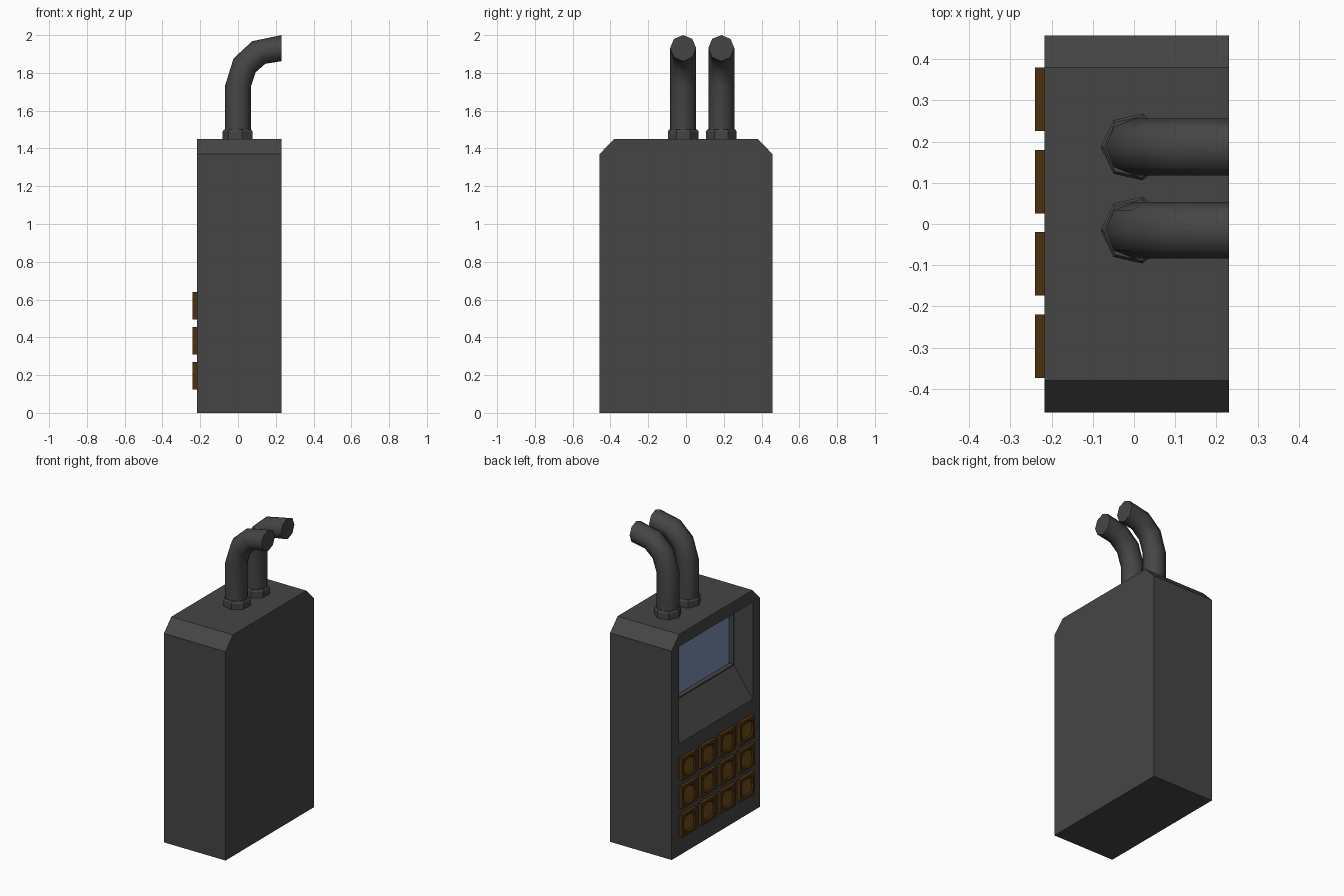
import bpy, bmesh, math
from mathutils import Vector

if "Cube" in bpy.data.objects:
    bpy.data.objects.remove(bpy.data.objects["Cube"])


def mat(name, rgb):
    m = bpy.data.materials.new(name)
    m.diffuse_color = (*rgb, 1)
    m.use_nodes = True
    m.node_tree.nodes["Principled BSDF"].inputs["Base Color"].default_value = m.diffuse_color
    return m


GREY = mat("dark_grey", (0.06, 0.06, 0.06))
BROWN = mat("brown", (0.075, 0.03, 0.004))
AMBER = mat("amber_brown", (0.15, 0.07, 0.008))
BLUE = mat("screen_blue", (0.2, 0.28, 0.45))


def loft(name, rings, mats, last_mat=0):
    """Skin a list of equal-length rings and cap both ends."""
    bm = bmesh.new()
    vs = [[bm.verts.new(p) for p in r] for r in rings]
    n = len(rings[0])
    for a, b in zip(vs, vs[1:]):
        for i in range(n):
            bm.faces.new((a[i], a[(i + 1) % n], b[(i + 1) % n], b[i]))
    bm.faces.new(vs[0][::-1])
    bm.faces.new(vs[-1]).material_index = last_mat
    bmesh.ops.recalc_face_normals(bm, faces=bm.faces)
    me = bpy.data.meshes.new(name)
    bm.to_mesh(me)
    bm.free()
    for m in mats:
        me.materials.append(m)
    ob = bpy.data.objects.new(name, me)
    bpy.context.collection.objects.link(ob)
    return ob


def box(name, x, y, z, m):
    ring = lambda k: [(k, y[0], z[0]), (k, y[1], z[0]), (k, y[1], z[1]), (k, y[0], z[1])]
    return loft(name, [ring(x[0]), ring(x[1])], [m])


def cut(ob, cutter):
    mod = ob.modifiers.new("cut", 'BOOLEAN')
    mod.operation, mod.solver, mod.object = 'DIFFERENCE', 'EXACT', cutter
    bpy.context.view_layer.objects.active = ob
    bpy.ops.object.modifier_apply(modifier=mod.name)
    bpy.data.objects.remove(cutter)


# case with clipped top corners
outline = [(-.458, 0), (.458, 0), (.458, 1.37), (.38, 1.45), (-.38, 1.45), (-.458, 1.37)]
body = loft("case_body", [[(x, y, z) for y, z in outline] for x in (-.217, .23)], [GREY])

# display recess with sloping sill, then a shallow screen pocket
prof = [(-.26, .676), (-.08, .92), (-.08, 1.37), (-.26, 1.37)]
cut(body, loft("recess_cutter", [[(x, y, z) for x, z in prof] for y in (-.382, .382)], [GREY]))
cut(body, box("pocket_cutter", (-.1, -.042), (-.376, .376), (.927, 1.362), GREY))
box("screen", (-.049, -.04), (-.378, .378), (.925, 1.364), BLUE)

# keypad: square keys with a dished octagonal centre
dirs = [(1, 0), (1, 1), (0, 1), (-1, 1), (-1, 0), (-1, -1), (0, -1), (1, -1)]
for row in range(3):
    for col in range(4):
        cy, cz = -.297 + .2 * col, .197 + .185 * row

        def ring(x, ry, rz, rounded=False):
            k = lambda d: .82 if rounded and d[0] and d[1] else 1
            return [(x, cy + ry * d[0] * k(d), cz + rz * d[1] * k(d)) for d in dirs]
        loft(f"key_{row}_{col}",
             [ring(-.21, .077, .073), ring(-.24, .077, .073),
              ring(-.24, .062, .06, True), ring(-.232, .052, .05, True)],
             [BROWN, AMBER], 1)

# two bent pipes with collars
path = [(0, 1.44), (0, 1.73), (.035, 1.84), (.11, 1.908), (.23, 1.931)]
tilt = [0, 0, 32, 60, 90]
for i, cy in enumerate((-.015, .187)):
    rings = []
    for (px, pz), t in zip(path, tilt):
        t = math.radians(t)
        side = Vector((-math.cos(t), 0, math.sin(t)))
        c = Vector((px, cy, pz))
        rings.append([c + .069 * (math.cos(a) * side + math.sin(a) * Vector((0, 1, 0)))
                      for a in (k * math.tau / 8 for k in range(8))])
    pipe = loft(f"pipe_{i}", rings, [GREY])
    bpy.ops.object.select_all(action='DESELECT')
    pipe.select_set(True)
    bpy.context.view_layer.objects.active = pipe
    bpy.ops.object.shade_smooth_by_angle(angle=math.radians(50))
    loft(f"pipe_collar_{i}",
         [[(.002 - r * math.cos(k * math.tau / 7), cy + r * math.sin(k * math.tau / 7), z)
           for k in range(7)] for r, z in ((.083, 1.44), (.083, 1.49), (.076, 1.5))], [GREY])
